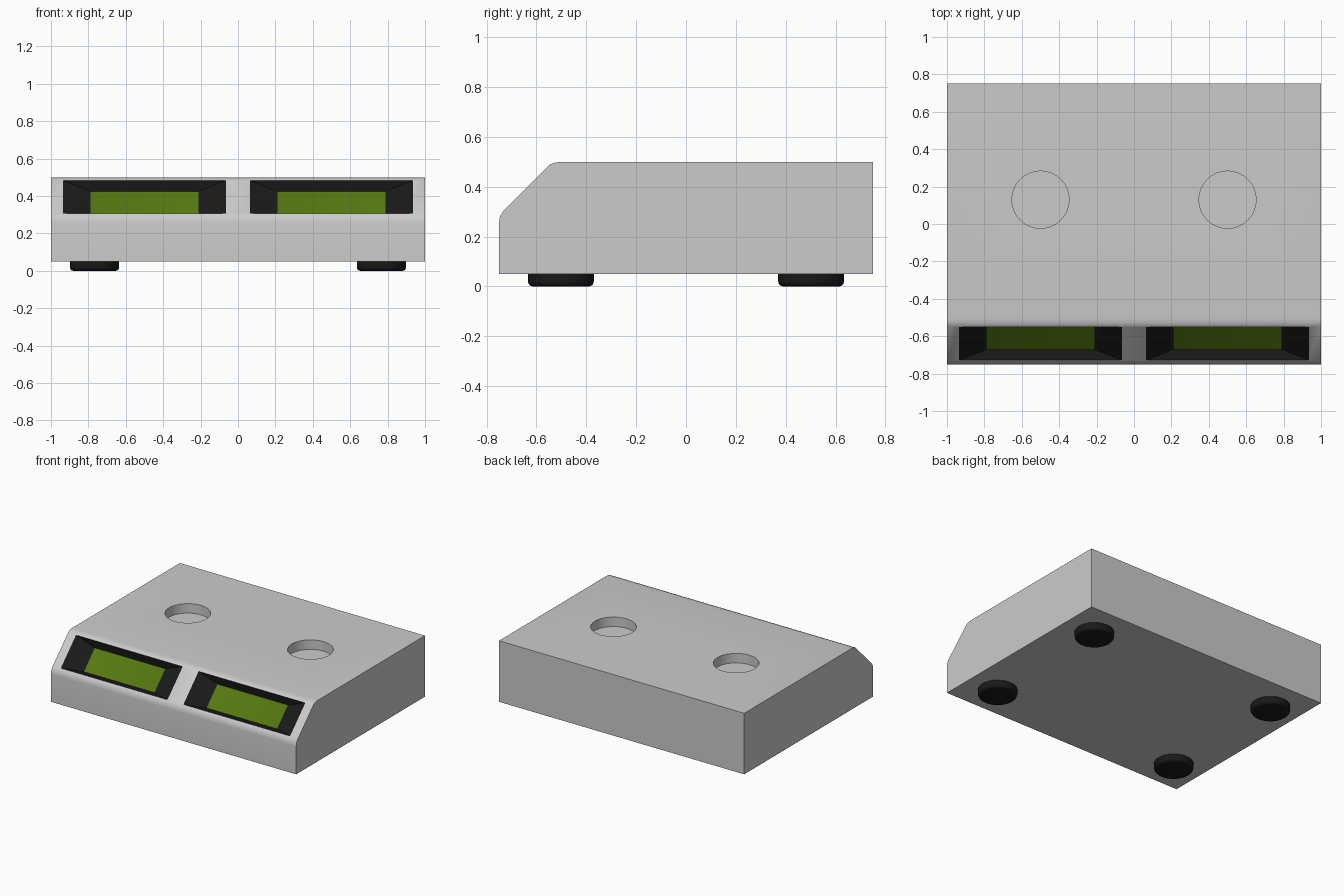
import bpy, bmesh, math
from mathutils import Vector, Matrix

if "Cube" in bpy.data.objects:
    bpy.data.objects.remove(bpy.data.objects["Cube"])


def material(name, color):
    m = bpy.data.materials.new(name)
    m.diffuse_color = color
    m.use_nodes = True
    m.node_tree.nodes["Principled BSDF"].inputs["Base Color"].default_value = m.diffuse_color
    return m


MATS = [material("grey_shell", (0.8, 0.8, 0.8, 1)),
        material("black_plastic", (0.01, 0.01, 0.01, 1)),
        material("green_display", (0.09, 0.19, 0.005, 1))]


def make_object(name, bm, mats):
    bmesh.ops.recalc_face_normals(bm, faces=bm.faces)
    me = bpy.data.meshes.new(name)
    bm.to_mesh(me)
    bm.free()
    for m in mats:
        me.materials.append(m)
    ob = bpy.data.objects.new(name, me)
    bpy.context.collection.objects.link(ob)
    return ob


def activate(ob):
    bpy.ops.object.select_all(action='DESELECT')
    ob.select_set(True)
    bpy.context.view_layer.objects.active = ob


def cut(target, cutter):
    cutter.hide_render = True
    mod = target.modifiers.new("cut", 'BOOLEAN')
    mod.operation = 'DIFFERENCE'
    mod.solver = 'EXACT'
    mod.object = cutter
    activate(target)
    bpy.ops.object.modifier_apply(modifier=mod.name)
    bpy.data.objects.remove(cutter)


# Housing: side profile (y, z) extruded across x
profile = [(-0.75, 0.05), (-0.75, 0.255), (-0.747, 0.28), (-0.735, 0.30),
           (-0.545, 0.49), (-0.525, 0.497), (-0.50, 0.50), (0.75, 0.50), (0.75, 0.05)]
bm = bmesh.new()
face = bm.faces.new([bm.verts.new((-1, y, z)) for y, z in profile])
ext = bmesh.ops.extrude_face_region(bm, geom=[face])
bmesh.ops.translate(bm, vec=(2, 0, 0),
                    verts=[v for v in ext["geom"] if isinstance(v, bmesh.types.BMVert)])
housing = make_object("housing", bm, MATS)

# Display recesses: tapered pockets in the sloped face, black walls and green floor
u = Vector((0, 1, 1)).normalized()
n = Vector((0, -1, 1)).normalized()
DEPTH, OVER = 0.0475, 0.01
opening, floor = (0.435, 0.125), (0.2875, 0.09)
k = 1 + OVER / DEPTH
outer = [f + (o - f) * k for o, f in zip(opening, floor)]
signs = [(-1, -1), (1, -1), (1, 1), (-1, 1)]
for x in (-0.5, 0.5):
    c = Vector((x, -0.64, 0.395))
    bm = bmesh.new()
    rings = [[bm.verts.new(c + n * h + Vector((sx * w, 0, 0)) + u * (sy * t))
              for sx, sy in signs]
             for h, (w, t) in ((-DEPTH, floor), (OVER, outer))]
    bm.faces.new(rings[0]).material_index = 2
    bm.faces.new(rings[1]).material_index = 1
    for i in range(4):
        j = (i + 1) % 4
        bm.faces.new((rings[0][i], rings[0][j], rings[1][j], rings[1][i])).material_index = 1
    cut(housing, make_object("recess_cutter", bm, MATS))

# Round wells in the top
for x in (-0.5, 0.5):
    bm = bmesh.new()
    bmesh.ops.create_cone(bm, cap_ends=True, segments=32, radius1=0.153, radius2=0.153,
                          depth=0.15, matrix=Matrix.Translation((x, 0.13, 0.505)))
    cut(housing, make_object("well_cutter", bm, MATS))

activate(housing)
bpy.ops.object.shade_smooth_by_angle(angle=math.radians(30))

# Four round feet with softened lower rims
for sx, side in ((-1, "left"), (1, "right")):
    for sy, end in ((-1, "front"), (1, "back")):
        bm = bmesh.new()
        bmesh.ops.create_cone(bm, cap_ends=True, segments=32, radius1=0.132, radius2=0.132,
                              depth=0.05, matrix=Matrix.Translation((sx * 0.767, sy * 0.502, 0.025)))
        rim = [e for e in bm.edges if all(v.co.z < 0.001 for v in e.verts)]
        bmesh.ops.bevel(bm, geom=rim, offset=0.02, segments=4, profile=0.5, affect='EDGES')
        foot = make_object(f"{end}_{side}_foot", bm, [MATS[1]])
        activate(foot)
        bpy.ops.object.shade_smooth_by_angle(angle=math.radians(35))
